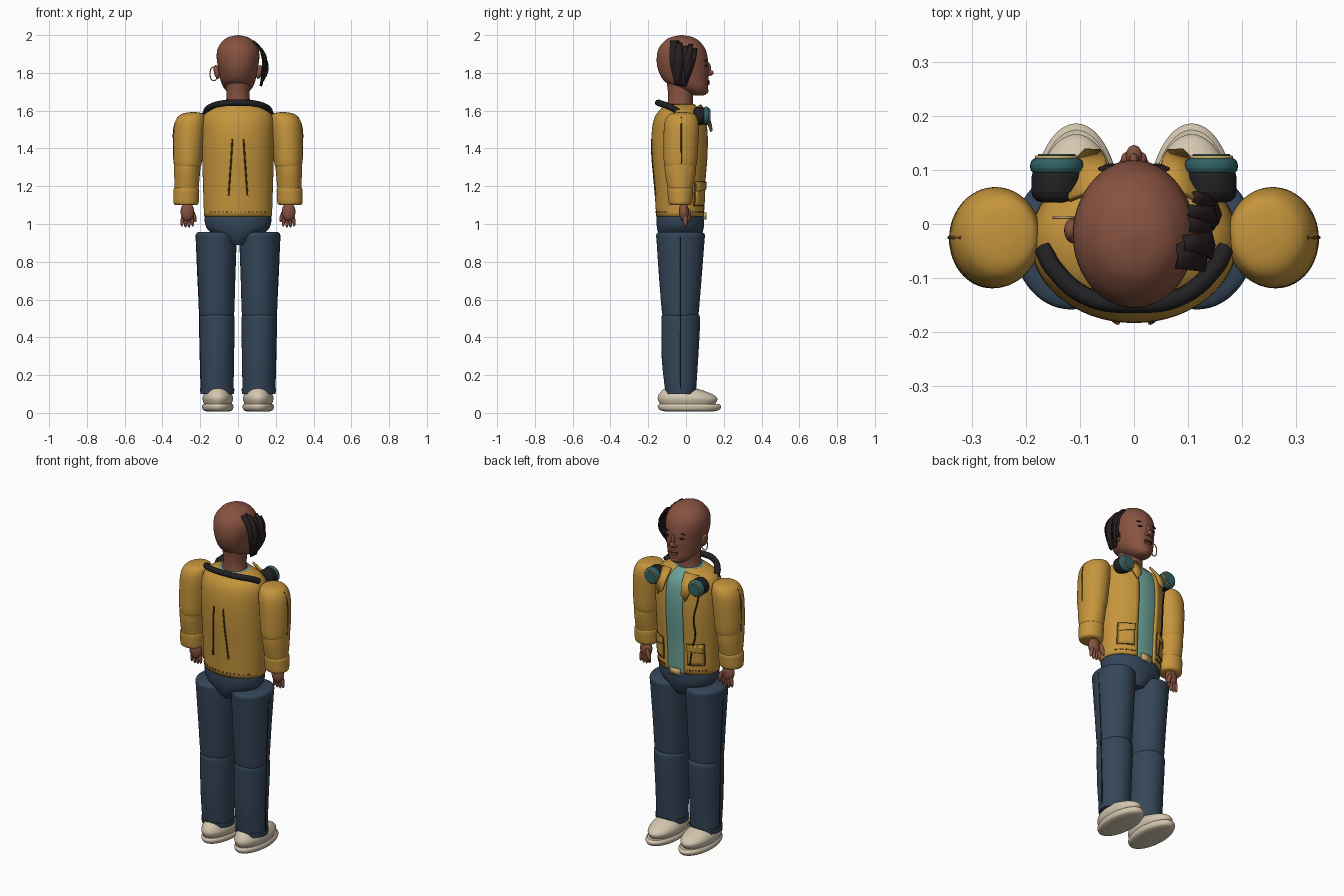
import bpy, bmesh, math
from mathutils import Vector

cube = bpy.data.objects.get("Cube")
if cube:
    bpy.data.objects.remove(cube)


def material(name, r, g, b):
    m = bpy.data.materials.new(name)
    m.use_nodes = True
    m.diffuse_color = (r, g, b, 1)
    bsdf = m.node_tree.nodes["Principled BSDF"]
    bsdf.inputs["Base Color"].default_value = (r, g, b, 1)
    bsdf.inputs["Roughness"].default_value = 0.8
    return m


SKIN = material("skin", 0.24, 0.085, 0.052)
MUSTARD = material("mustard cloth", 0.56, 0.30, 0.045)
DENIM = material("denim", 0.035, 0.06, 0.10)
CREAM = material("cream rubber", 0.66, 0.57, 0.43)
MINT = material("mint shirt", 0.15, 0.37, 0.32)
TEAL = material("teal plastic", 0.03, 0.12, 0.125)
BLACK = material("black", 0.015, 0.015, 0.017)
HAIR = material("dark hair", 0.022, 0.013, 0.014)
BRASS = material("brass", 0.55, 0.38, 0.14)
SEAM = material("dark mustard thread", 0.12, 0.06, 0.012)


def finish(name, bm, mat, smooth=True):
    bmesh.ops.recalc_face_normals(bm, faces=bm.faces)
    me = bpy.data.meshes.new(name)
    bm.to_mesh(me)
    bm.free()
    me.materials.append(mat)
    ob = bpy.data.objects.new(name, me)
    bpy.context.collection.objects.link(ob)
    if smooth:
        bpy.ops.object.select_all(action='DESELECT')
        ob.select_set(True)
        bpy.context.view_layer.objects.active = ob
        bpy.ops.object.shade_smooth_by_angle(angle=math.radians(40))
    return ob


def refine(rings, steps=5):
    """Smoothly interpolate rings of (z, cx, cy, rx, ry)."""
    v = [Vector(r) for r in rings]
    out = []
    for i in range(len(v) - 1):
        a, b, c, d = v[max(i - 1, 0)], v[i], v[i + 1], v[min(i + 2, len(v) - 1)]
        for s in range(steps):
            t = s / steps
            out.append(b + 0.5 * t * (c - a + t * (2 * a - 5 * b + 4 * c - d + t * (3 * (b - c) + d - a))))
    return out + [v[-1]]


def loft(name, rings, mat, side=1, gap=0, cap=True, n=60):
    """Stack of ellipses; gap leaves the front open by that half angle."""
    bm = bmesh.new()
    rows = []
    for z, cx, cy, rx, ry in refine(rings):
        rows.append([bm.verts.new((side * cx + rx * math.cos(math.tau * i / n),
                                   cy + ry * math.sin(math.tau * i / n), z)) for i in range(n)])
    for lo, hi in zip(rows, rows[1:]):
        for i in range(n):
            if abs((i + 0.5) * 360 / n - 90) >= gap:
                j = (i + 1) % n
                bm.faces.new((lo[i], lo[j], hi[j], hi[i]))
    if cap:
        bm.faces.new(rows[0])
        bm.faces.new(rows[-1])
    return finish(name, bm, mat)


def ball(name, loc, size, mat, tilt=0):
    bm = bmesh.new()
    bmesh.ops.create_uvsphere(bm, u_segments=24, v_segments=16, radius=1)
    ob = finish(name, bm, mat)
    ob.location, ob.scale, ob.rotation_euler = loc, size, (0, tilt, 0)
    return ob


def disc(name, loc, radius, depth, mat, bevel=0.01):
    bm = bmesh.new()
    bmesh.ops.create_cone(bm, cap_ends=True, segments=32, radius1=radius, radius2=radius, depth=depth)
    ob = finish(name, bm, mat)
    ob.location, ob.rotation_euler = loc, (math.pi / 2, 0, 0)
    mod = ob.modifiers.new("rounded", 'BEVEL')
    mod.width, mod.segments = bevel, 3
    return ob


def tube(name, points, radius, mat, closed=False):
    cu = bpy.data.curves.new(name, 'CURVE')
    cu.dimensions = '3D'
    cu.bevel_depth, cu.bevel_resolution = radius, 2
    sp = cu.splines.new('BEZIER')
    sp.bezier_points.add(len(points) - 1)
    sp.use_cyclic_u = closed
    for p, co in zip(sp.bezier_points, points):
        p.co = co
        p.handle_left_type = p.handle_right_type = 'AUTO'
    cu.materials.append(mat)
    ob = bpy.data.objects.new(name, cu)
    bpy.context.collection.objects.link(ob)


def sheet(name, grid, mat, thickness):
    bm = bmesh.new()
    rows = [[bm.verts.new(p) for p in row] for row in grid]
    for a, b in zip(rows, rows[1:]):
        for i in range(len(a) - 1):
            bm.faces.new((a[i], a[i + 1], b[i + 1], b[i]))
    ob = finish(name, bm, mat)
    mod = ob.modifiers.new("thickness", 'SOLIDIFY')
    mod.thickness, mod.offset = thickness, 0
    return ob


# Torso: open jacket over a shirt
TORSO = [(1.04, 0, -.028, .18, .13), (1.2, 0, -.03, .185, .138), (1.36, 0, -.03, .19, .151),
         (1.48, 0, -.03, .192, .152), (1.56, 0, -.03, .186, .138), (1.605, 0, -.03, .155, .108),
         (1.635, 0, -.03, .085, .078)]
jacket = loft("jacket_body", TORSO, MUSTARD, gap=18, cap=False)
shell = jacket.modifiers.new("cloth", 'SOLIDIFY')
shell.thickness, shell.offset = 0.012, -1
loft("shirt", [(z, x, y, rx * .94, ry * .94) for z, x, y, rx, ry in TORSO], MINT)
FINE = refine(TORSO, 12)


def on_torso(x, z, front=1, off=0.0):
    r = min(FINE, key=lambda q: abs(q[0] - z))
    return (x, r[2] + front * (r[4] * math.sqrt(max(0, 1 - (x / r[3]) ** 2)) + off), z)


def patch(name, x0, x1, z0, z1, mat, front=1, off=0.004, slant=0.0):
    k = 6
    grid = [[on_torso(x0 + (x1 - x0) * i / k, z0 + (z1 - z0) * j / k + slant * i / k, front, off)
             for i in range(k + 1)] for j in range(k + 1)]
    return sheet(name, grid, mat, 0.005)


for s, tag in ((1, "left"), (-1, "right")):
    # Jacket details
    patch(tag + "_pocket_edge", s * .076, s * .156, 1.096, 1.224, SEAM, off=.002)
    patch(tag + "_pocket", s * .08, s * .152, 1.10, 1.22, MUSTARD, off=.006)
    patch(tag + "_pocket_flap", s * .078, s * .154, 1.185, 1.222, MUSTARD, off=.011, slant=-.012)
    tube(tag + "_back_seam", [on_torso(s * x, z, -1, .001) for x, z in
                              ((.05, 1.15), (.043, 1.25), (.036, 1.35), (.03, 1.45))], .0045, SEAM)
    for i in range(7):
        for f, face in ((1, "front"), (-1, "back")):
            x = .07 + .014 * i if f > 0 else .01 + .022 * i
            patch(f"{tag}_{face}_hem_stitch", s * x, s * (x + .008), 1.062, 1.067, SEAM, f, .002)
    sheet(tag + "_collar_flap", [[(s * .045, .075, 1.63), (s * .12, .045, 1.615)],
                                 [(s * .052, .118, 1.57), (s * .115, .108, 1.56)],
                                 [(s * .06, .133, 1.52), (s * .09, .134, 1.49)]], MUSTARD, .012)

    # Sleeves
    loft(tag + "_upper_sleeve", [(1.3, .265, -.03, .06, .07), (1.315, .266, -.03, .073, .086),
                                 (1.42, .262, -.027, .08, .092), (1.52, .255, -.024, .082, .092),
                                 (1.565, .247, -.022, .072, .08), (1.585, .24, -.02, .052, .058),
                                 (1.592, .237, -.02, .015, .02)], MUSTARD, s)
    loft(tag + "_lower_sleeve", [(1.17, .272, -.03, .062, .062), (1.26, .27, -.03, .068, .08),
                                 (1.32, .267, -.03, .071, .084)], MUSTARD, s)
    loft(tag + "_cuff", [(1.1, .275, -.03, .054, .05), (1.11, .275, -.03, .066, .061),
                         (1.15, .274, -.03, .068, .066), (1.185, .273, -.03, .067, .067),
                         (1.195, .272, -.03, .056, .056)], MUSTARD, s)
    tube(tag + "_sleeve_seam", [(s * x, -.025, z) for x, z in
                                ((.339, 1.32), (.342, 1.42), (.337, 1.52), (.318, 1.566))], .003, SEAM)

    # Hands
    ball(tag + "_palm", (s * .268, -.012, 1.065), (.036, .026, .05), SKIN)
    for i in range(4):
        ball(tag + "_finger", (s * (.243 + .017 * i), -.004, 1.022 - .006 * (i in (1, 2))),
             (.0095, .012, .036), SKIN, s * (.1 - .07 * i))
    ball(tag + "_thumb", (s * .235, .014, 1.045), (.012, .013, .036), SKIN, s * .3)

    # Legs
    loft(tag + "_thigh", [(.515, .112, -.03, .085, .088), (.53, .112, -.03, .092, .097),
                          (.72, .113, -.03, .099, .113), (.9, .115, -.029, .107, .126),
                          (.945, .118, -.029, .105, .128), (.957, .12, -.029, .09, .11)], DENIM, s)
    loft(tag + "_lower_leg", [(.1, .11, -.028, .086, .08), (.28, .11, -.032, .089, .096),
                              (.46, .111, -.028, .093, .102), (.51, .112, -.028, .092, .101),
                              (.525, .112, -.028, .08, .088)], DENIM, s)
    loft(tag + "_hem", [(.1, .11, -.028, .089, .083), (.13, .11, -.028, .091, .086)], DENIM, s)
    tube(tag + "_leg_seam", [(s * x, -.029, z) for x, z in
                             ((.2, .13), (.2, .28), (.204, .46), (.205, .54), (.213, .72), (.222, .93))],
         .0025, BLACK)

    # Shoes
    loft(tag + "_sole", [(.008, .107, .018, .06, .13), (.016, .107, .018, .078, .158),
                         (.035, .107, .018, .083, .168), (.048, .107, .016, .076, .158)], CREAM, s)
    loft(tag + "_shoe_upper", [(.045, .107, .008, .072, .145), (.075, .107, .008, .081, .158),
                               (.1, .107, -.002, .074, .14), (.125, .107, -.025, .058, .095),
                               (.135, .107, -.035, .04, .06)], CREAM, s)

    # Headphone cups
    disc(tag + "_ear_cushion", (s * .143, .073, 1.572), .047, .066, BLACK, .02)
    disc(tag + "_cup", (s * .143, .107, 1.572), .049, .03, TEAL, .012)
    disc(tag + "_cup_trim", (s * .143, .123, 1.572), .040, .008, BRASS, .003)
    disc(tag + "_cup_face", (s * .143, .1265, 1.572), .035, .006, TEAL, .002)

    # Face features and ears
    ball(tag + "_ear", (s * .112, -.012, 1.805), (.016, .024, .037), SKIN, s * .2)
    ball(tag + "_eye", (s * .042, .104, 1.838), (.018, .008, .006), BLACK, s * .12)
    ball(tag + "_eyebrow", (s * .044, .102, 1.866), (.023, .007, .004), HAIR, s * .15)
    ball(tag + "_nostril_wing", (s * .013, .12, 1.793), (.011, .013, .01), SKIN)

# Hips, belt and buckle
loft("hips", [(.89, 0, -.03, .05, .085), (.92, 0, -.03, .09, .105), (.97, 0, -.03, .16, .122),
              (1.02, 0, -.03, .177, .126), (1.055, 0, -.03, .17, .122)], DENIM)
sheet("belt_buckle", [[(-.03, .1, 1.025), (.03, .1, 1.025)], [(-.03, .1, 1.06), (.03, .1, 1.06)]], BRASS, .016)

# Neck and head
loft("neck", [(1.6, 0, -.03, .08, .075), (1.65, 0, -.03, .064, .066), (1.7, 0, -.028, .062, .068),
              (1.77, 0, -.03, .066, .075)], SKIN)
loft("head", [(1.68, 0, .07, .02, .022), (1.69, 0, .058, .044, .052), (1.72, 0, .03, .075, .087),
              (1.76, 0, .0, .092, .118), (1.82, 0, -.015, .104, .134), (1.88, 0, -.02, .113, .135),
              (1.93, 0, -.022, .107, .122), (1.97, 0, -.022, .08, .09), (1.99, 0, -.022, .049, .055),
              (2.0, 0, -.022, .004, .004)], SKIN)
ball("nose_tip", (0, .126, 1.8), (.015, .02, .015), SKIN)
ball("nose_bridge", (0, .116, 1.825), (.01, .016, .032), SKIN)
ball("upper_lip", (0, .115, 1.756), (.027, .011, .006), SKIN)
ball("mouth_line", (0, .117, 1.749), (.026, .008, .0025), HAIR)
ball("lower_lip", (0, .113, 1.741), (.024, .012, .008), SKIN)
ball("chin", (0, .09, 1.705), (.032, .03, .02), SKIN)
tube("hoop_earring", [(-.128 + .02 * math.cos(a), .012, 1.795 + .036 * math.sin(a))
                      for a in (0, math.pi / 2, math.pi, -math.pi / 2)], .003, BRASS, True)

# Hair locks swept down one side: top y, bottom y, top z, bottom z, width, outward bulge
for y0, y1, z0, z1, w, bulge in ((-.06, -.03, 1.97, 1.73, .05, .018), (-.035, -.045, 1.96, 1.74, .03, .03),
                                 (.0, -.01, 1.94, 1.73, .03, .026), (.025, -.005, 1.95, 1.76, .022, .035),
                                 (.05, .01, 1.93, 1.78, .022, .03), (.035, .0, 1.9, 1.75, .02, .042)):
    lock = []
    for k in range(9):
        t = k / 8
        z = z0 + (z1 - z0) * t
        x = .118 * math.sqrt(max(0, 1 - ((z - 1.86) / .145) ** 2)) if z > 1.86 else .118
        x += bulge * math.sin(math.pi * (.12 + .8 * t))
        half = w * (.45 + .35 * math.sin(math.pi * t))
        y = y0 + (y1 - y0) * t
        lock.append([(x - .006, y - half, z), (x, y, z), (x - .006, y + half, z)])
    sheet("hair_lock", lock, HAIR, .006)

# Headphone band and cable
half_band = [(.168, -.045, 1.598), (.15, -.08, 1.618), (.085, -.135, 1.638)]
tube("headphone_band", half_band + [(0, -.148, 1.642)] + [(-x, y, z) for x, y, z in half_band[::-1]],
     .017, BLACK)
tube("headphone_cable", [(-.143, .085, 1.53)] + [on_torso(x, z, 1, .008) for x, z in
     ((-.135, 1.48), (-.118, 1.38), (-.122, 1.28), (-.105, 1.2), (-.09, 1.1))], .004, BLACK)
